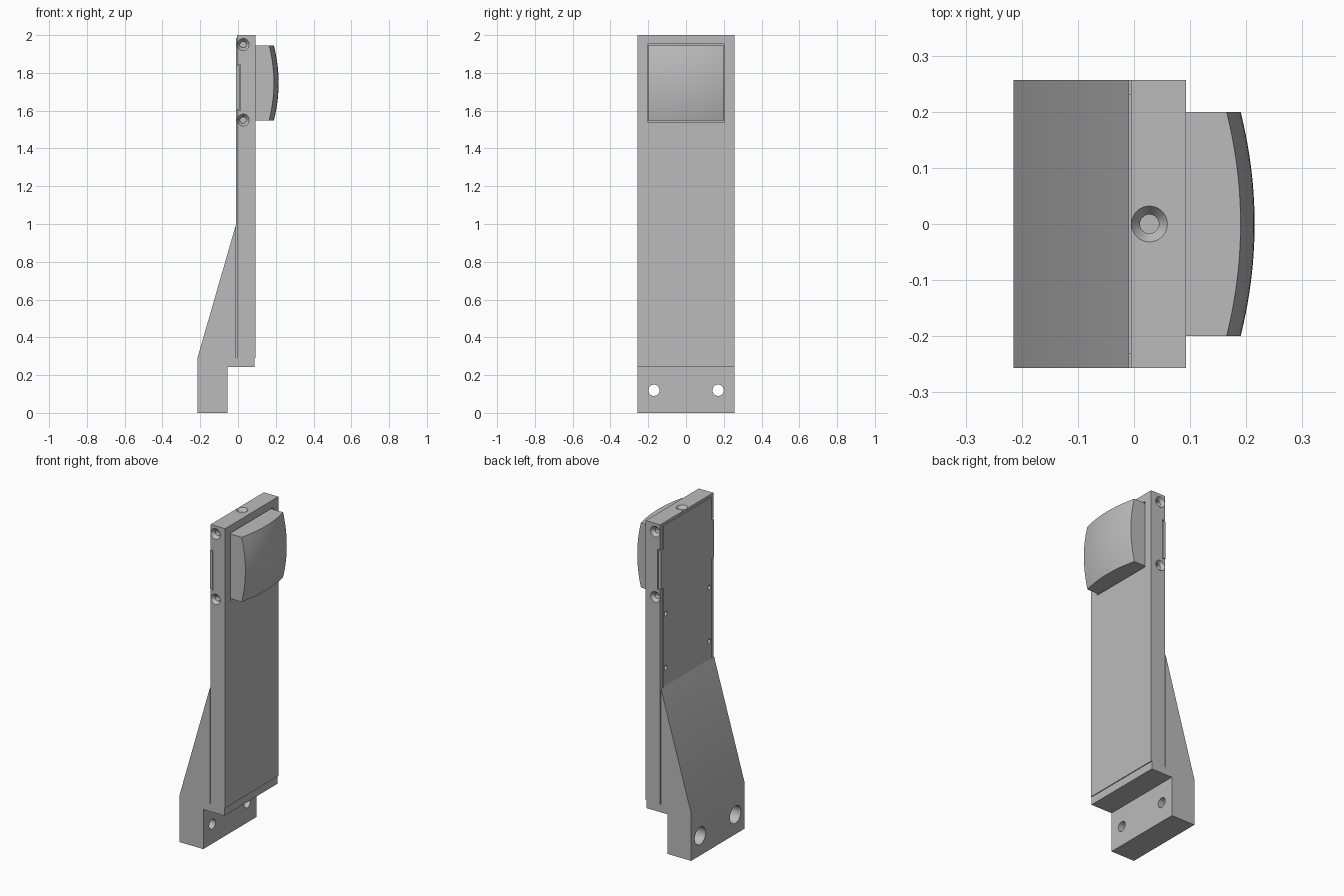
import bpy, bmesh, math
from mathutils import Vector, Matrix

old = bpy.data.objects.get("Cube")
if old:
    bpy.data.objects.remove(old)

grey = bpy.data.materials.new("plain grey")
grey.use_nodes = True
colour = (0.5, 0.5, 0.5, 1)
grey.diffuse_color = colour
grey.node_tree.nodes["Principled BSDF"].inputs["Base Color"].default_value = colour

HALF = 0.257      # half width of the housing
BACK = -0.01      # outer plane of the rear panel


def finish(name, bm):
    bmesh.ops.recalc_face_normals(bm, faces=bm.faces)
    me = bpy.data.meshes.new(name)
    bm.to_mesh(me)
    bm.free()
    me.materials.append(grey)
    ob = bpy.data.objects.new(name, me)
    bpy.context.collection.objects.link(ob)
    return ob


def add_box(bm, x0, x1, y0, y1, z0, z1):
    size = Matrix.Diagonal((x1 - x0, y1 - y0, z1 - z0, 1))
    centre = Matrix.Translation(((x0 + x1) / 2, (y0 + y1) / 2, (z0 + z1) / 2))
    bmesh.ops.create_cube(bm, size=1, matrix=centre @ size)


def add_hole(bm, at, inward, steps, sides=32):
    """Turned cutter: steps are (radius, depth) pairs along the inward direction."""
    turn = Vector(inward).to_track_quat('Z', 'Y')
    rings = []
    for r, d in steps:
        rings.append([bm.verts.new(Vector(at) + turn @ Vector(
            (r * math.cos(a), r * math.sin(a), d)))
            for a in (2 * math.pi * i / sides for i in range(sides))])
    for low, high in zip(rings, rings[1:]):
        for i in range(sides):
            j = (i + 1) % sides
            bm.faces.new((low[i], low[j], high[j], high[i]))
    bm.faces.new(rings[0])
    bm.faces.new(rings[-1])


def cut(ob, cutter):
    mod = ob.modifiers.new("cut", 'BOOLEAN')
    mod.object = cutter
    mod.solver = 'EXACT'
    bpy.context.view_layer.objects.active = ob
    bpy.ops.object.modifier_apply(modifier=mod.name)


def smooth(ob):
    bpy.ops.object.select_all(action='DESELECT')
    ob.select_set(True)
    bpy.context.view_layer.objects.active = ob
    bpy.ops.object.shade_smooth_by_angle(angle=math.radians(25))


# Housing with its sloped mounting bracket, one extruded side profile
profile = [(-0.215, 0), (-0.055, 0), (-0.055, 0.242), (0.088, 0.242),
           (0.088, 0.29), (0.093, 0.29), (0.093, 2), (-0.005, 2),
           (-0.005, 0.29), (BACK, 0.29), (BACK, 1), (-0.215, 0.29)]
bm = bmesh.new()
face = bm.faces.new([bm.verts.new((x, -HALF, z)) for x, z in profile])
out = bmesh.ops.extrude_face_region(bm, geom=[face])
bmesh.ops.translate(bm, vec=(0, 2 * HALF, 0),
                    verts=[v for v in out["geom"] if isinstance(v, bmesh.types.BMVert)])
housing = finish("housing", bm)

# Cutters: bolt holes, countersunk side and top holes, side slots, pad recess
bm = bmesh.new()
sink = [(0.032, -0.01), (0.032, 0), (0.017, 0.02), (0.017, 0.05)]
for s in (-1, 1):
    add_hole(bm, (-0.215, s * 0.17, 0.12), (1, 0, 0),
             [(0.053, -0.02), (0.053, 0.08), (0.03, 0.08), (0.03, 0.2)])
    for z in (1.55, 1.95):
        add_hole(bm, (0.0275, s * HALF, z), (0, -s, 0), sink)
    add_box(bm, -0.03, 0.012, *sorted((s * 0.232, s * 0.3)), 1.6, 1.845)
add_hole(bm, (0.0275, 0, 2), (0, 0, -1), sink)
add_box(bm, 0.083, 0.12, -0.205, 0.205, 1.54, 1.953)
cutter = finish("housing_cutter", bm)
cut(housing, cutter)
bpy.data.objects.remove(cutter)

# Rear panel with side tabs
bm = bmesh.new()
add_box(bm, BACK, -0.005, -0.232, 0.232, 0.29, 1.985)
panel = finish("rear_panel", bm)
bm = bmesh.new()
for s in (-1, 1):
    add_box(bm, BACK, 0.007, *sorted((s * 0.232, s * HALF)), 1.605, 1.84)
finish("side_tabs", bm)

# Small screw holes through the panel into the housing
bm = bmesh.new()
for s in (-1, 1):
    for z in (1.11, 1.44):
        add_hole(bm, (BACK, s * 0.21, z), (1, 0, 0), [(0.014, -0.01), (0.014, 0.03)], 20)
cutter = finish("screw_cutter", bm)
cut(panel, cutter)
cut(housing, cutter)
bpy.data.objects.remove(cutter)

# Pad with a doubly curved front
N = 20
MID, RY, RZ = 1.747, 0.2, 0.198
bm = bmesh.new()
bmesh.ops.create_grid(bm, x_segments=N, y_segments=N, size=1)
for v in bm.verts:
    u, w = v.co.x, v.co.y
    v.co = (0.215 - 0.025 * (u * u + w * w), u * RY, MID + w * RZ)
rim = [e for e in bm.edges if e.is_boundary]
out = bmesh.ops.extrude_edge_only(bm, edges=rim)
for v in out["geom"]:
    if isinstance(v, bmesh.types.BMVert):
        v.co.x = 0.083
bmesh.ops.holes_fill(bm, edges=[e for e in bm.edges if e.is_boundary])
pad = finish("curved_pad", bm)

for ob in (housing, panel, pad):
    smooth(ob)
